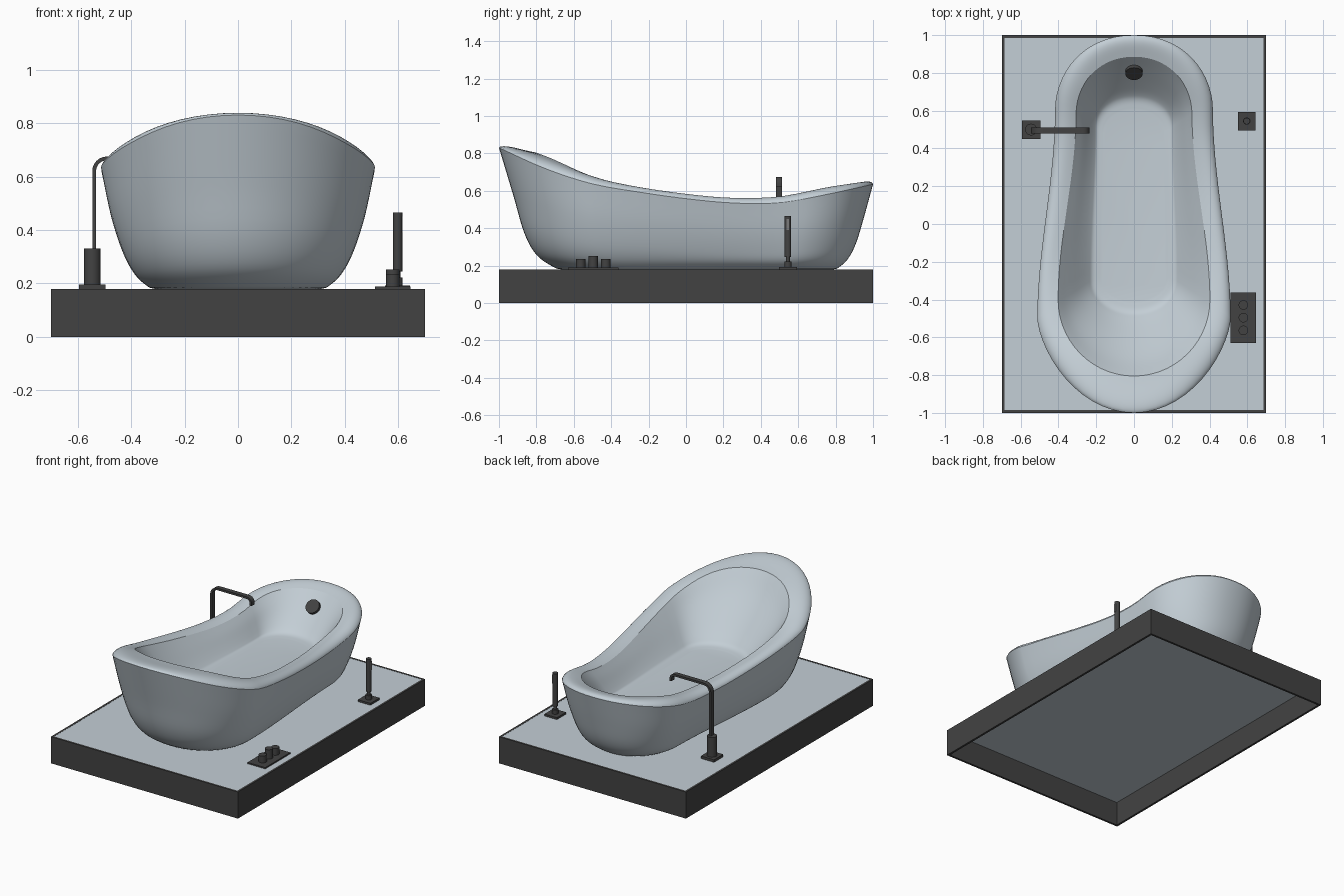
import bpy, bmesh, math
from mathutils import Vector, Matrix

cube = bpy.data.objects.get("Cube")
if cube:
    bpy.data.objects.remove(cube, do_unlink=True)


def material(name, color):
    m = bpy.data.materials.new(name)
    m.use_nodes = True
    m.diffuse_color = (*color, 1)
    m.node_tree.nodes["Principled BSDF"].inputs["Base Color"].default_value = (*color, 1)
    return m


PALE = material("pale_grey", (0.55, 0.62, 0.67))
DARK = material("charcoal", (0.055, 0.055, 0.055))
MID = material("mid_grey", (0.2, 0.2, 0.2))


def finish(name, bm, mat, smooth=True):
    bmesh.ops.recalc_face_normals(bm, faces=bm.faces)
    mesh = bpy.data.meshes.new(name)
    bm.to_mesh(mesh)
    bm.free()
    ob = bpy.data.objects.new(name, mesh)
    bpy.context.collection.objects.link(ob)
    mesh.materials.append(mat)
    if smooth:
        bpy.ops.object.select_all(action="DESELECT")
        ob.select_set(True)
        bpy.context.view_layer.objects.active = ob
        bpy.ops.object.shade_smooth_by_angle(angle=math.radians(30))
    return ob


def box(name, lo, hi, mat):
    lo, hi = Vector(lo), Vector(hi)
    bm = bmesh.new()
    bmesh.ops.create_cube(bm, size=1, matrix=Matrix.Translation((lo + hi) / 2)
                          @ Matrix.Diagonal((*(hi - lo), 1)))
    return finish(name, bm, mat, False)


def cylinder(name, x, y, z0, z1, r, mat=DARK, tilt=0):
    bm = bmesh.new()
    bmesh.ops.create_cone(bm, cap_ends=True, segments=32, radius1=r, radius2=r, depth=z1 - z0,
                          matrix=Matrix.Translation((x, y, (z0 + z1) / 2)) @ Matrix.Rotation(tilt, 4, "X"))
    return finish(name, bm, mat)


def spline(p, u):
    """Catmull-Rom value at u (0..1) along equally weighted tuples."""
    n = len(p) - 1
    i = min(int(u * n), n - 1)
    t = u * n - i
    b, c = p[i], p[i + 1]
    a = p[i - 1] if i else [2 * v - w for v, w in zip(b, c)]
    d = p[i + 2] if i + 2 <= n else [2 * w - v for v, w in zip(b, c)]
    return [0.5 * (2 * q + (r - o) * t + (2 * o - 5 * q + 4 * r - s) * t * t
                   + (3 * q - o - 3 * r + s) * t ** 3) for o, q, r, s in zip(a, b, c, d)]


# Plinth: open-bottomed dark frame around a pale deck
HX, T, TOP = 0.7, 0.014, 0.18
for s, side in ((-1, "right"), (1, "left")):
    xs = sorted((s * HX, s * (HX - T)))
    box(f"plinth_{side}_wall", (xs[0], -1, 0), (xs[1], 1, TOP), DARK)
for s, side in ((-1, "front"), (1, "back")):
    ys = sorted((s, s * (1 - T)))
    box(f"plinth_{side}_wall", (-HX + T, ys[0], 0), (HX - T, ys[1], TOP), DARK)
box("deck", (-HX + T, -1 + T, 0.163), (HX - T, 1 - T, TOP - 0.001), PALE)

# Bathtub outline: slightly pointed wide end, tapering sides, elliptical narrow end
SEG = 14


def outline(yh, ch, wh, cf, wf, yf, point):
    pts = []
    for i in range(SEG):
        a = i / SEG * math.pi / 2
        pts.append((wh * math.sin(a), ch - (ch - yh) * math.cos(a) ** point))
    for i in range(SEG):
        t = i / SEG
        pts.append((wh + (wf - wh) * t * t * (3 - 2 * t), ch + (cf - ch) * t))
    for i in range(SEG + 1):
        a = i / SEG * math.pi / 2
        pts.append((wf * math.cos(a) ** 0.93 if i < SEG else 0, cf + (yf - cf) * math.sin(a)))
    return pts


# Each row: height fraction, then the outline numbers
outer = [(0, -.67, -.36, .31, .5, .25, .79, 1), (.02, -.71, -.38, .338, .52, .28, .815, 1),
         (.12, -.80, -.42, .386, .55, .325, .865, 1.05), (.3, -.865, -.45, .43, .57, .355, .908, 1.1),
         (.6, -.922, -.48, .474, .59, .388, .95, 1.2), (1, -1, -.5, .512, .6, .418, 1, 1.3)]
inner = [(1, -.805, -.4, .402, .58, .307, .885, 1), (.7, -.715, -.38, .35, .56, .272, .822, 1),
         (.35, -.59, -.34, .288, .54, .236, .745, 1), (.12, -.505, -.31, .242, .52, .21, .69, 1),
         (.03, -.465, -.3, .216, .5, .194, .655, 1), (0, -.41, -.28, .175, .48, .16, .605, 1)]

# Rim heights sampled evenly from the wide end to the narrow end
low = [(z,) for z in (.83, .718, .637, .593, .558, .535, .536, .58, .635)]
high = [(z,) for z in (.87, .785, .677, .613, .573, .55, .56, .612, .642)]
z_low = [spline(low, (y + 1) / 2)[0] for x, y in outline(*outer[-1][1:])]
z_high = [spline(high, (y + 1) / 2)[0] for x, y in outline(*inner[0][1:])]
FLOOR = 0.40
STEPS = 25

rings = []
for i in range(STEPS + 1):                      # outside wall
    f, *o = spline(outer, i / STEPS)
    rings.append([(x, y, TOP + f * (z - TOP)) for (x, y), z in zip(outline(*o), z_low)])
for i in range(1, 12):                          # rounded rim, steepest at its outer edge
    s = (i / 12) ** 1.4
    o = [a + (b - a) * s for a, b in zip(outer[-1][1:], inner[0][1:])]
    k = 1 - (1 - s) ** 2
    crown = 0.018 * math.sin(math.pi * s ** 0.6)
    rings.append([(x, y, a + (b - a) * k + crown) for (x, y), a, b in zip(outline(*o), z_low, z_high)])
for i in range(STEPS + 1):                      # basin
    f, *o = spline(inner, i / STEPS)
    rings.append([(x, y, FLOOR + f * (z - FLOOR)) for (x, y), z in zip(outline(*o), z_high)])

bm = bmesh.new()
loops = []
for ring in rings:
    full = ring + [(-x, y, z) for x, y, z in ring[-2:0:-1]]
    loops.append([bm.verts.new(p) for p in full])
for a, b in zip(loops, loops[1:]):
    for i in range(len(a)):
        j = (i + 1) % len(a)
        bm.faces.new((a[i], a[j], b[j], b[i]))
bm.faces.new(loops[0])
bm.faces.new(loops[-1])
finish("bathtub", bm, PALE)

# Overflow cover on the narrow end wall
cylinder("overflow_cover", 0, 0.802, 0.547, 0.567, 0.046, tilt=math.radians(45))

# Bath spout: square foot, round body, flat bent bar
SX, SY = -0.545, 0.5
box("spout_foot", (SX - .049, SY - .049, TOP), (SX + .049, SY + .049, .197), DARK)
cylinder("spout_body", SX, SY, .19, .33, .031)
path = [(-.538, .32)]
for cx, cz, r, start in ((-.49, .62, .048, 180), (-.272, .638, .03, 90)):
    for i in range(7):
        a = math.radians(start - 15 * i)
        path.append((cx + r * math.cos(a), cz + r * math.sin(a)))
path.append((-.242, .622))
bm = bmesh.new()
rows = []
for i, p in enumerate(path):
    q0, q1 = Vector(path[max(i - 1, 0)]), Vector(path[min(i + 1, len(path) - 1)])
    d = (q1 - q0).normalized() * 0.007
    rows.append([bm.verts.new((p[0] - u * d.y, SY + v * .016 - .004, p[1] + u * d.x))
                 for u, v in ((-1, -1), (1, -1), (1, 1), (-1, 1))])
for a, b in zip(rows, rows[1:]):
    for i in range(4):
        bm.faces.new((a[i], a[(i + 1) % 4], b[(i + 1) % 4], b[i]))
bm.faces.new(rows[0])
bm.faces.new(rows[-1])
finish("spout_pipe", bm, DARK)

# Hand shower on its holder
WX, WY = 0.597, 0.545
box("shower_foot", (WX - .047, WY - .049, TOP), (WX + .047, WY + .049, .193), DARK)
cylinder("shower_holder", WX, WY, .19, .222, .019)
cylinder("shower_neck", WX, WY, .22, .25, .010)
cylinder("shower_wand", WX, WY, .245, .466, .0175)
box("shower_spray_face", (WX + .013, WY - .007, .39), (WX + .0185, WY + .007, .45), MID)

# Tap controls
box("control_plate", (.512, -.63, TOP), (.645, -.362, .189), DARK)
for i, top in enumerate((.235, .252, .235)):
    cylinder(f"control_knob_{i + 1}", .579, -.563 + i * .067, .185, top, .025)
